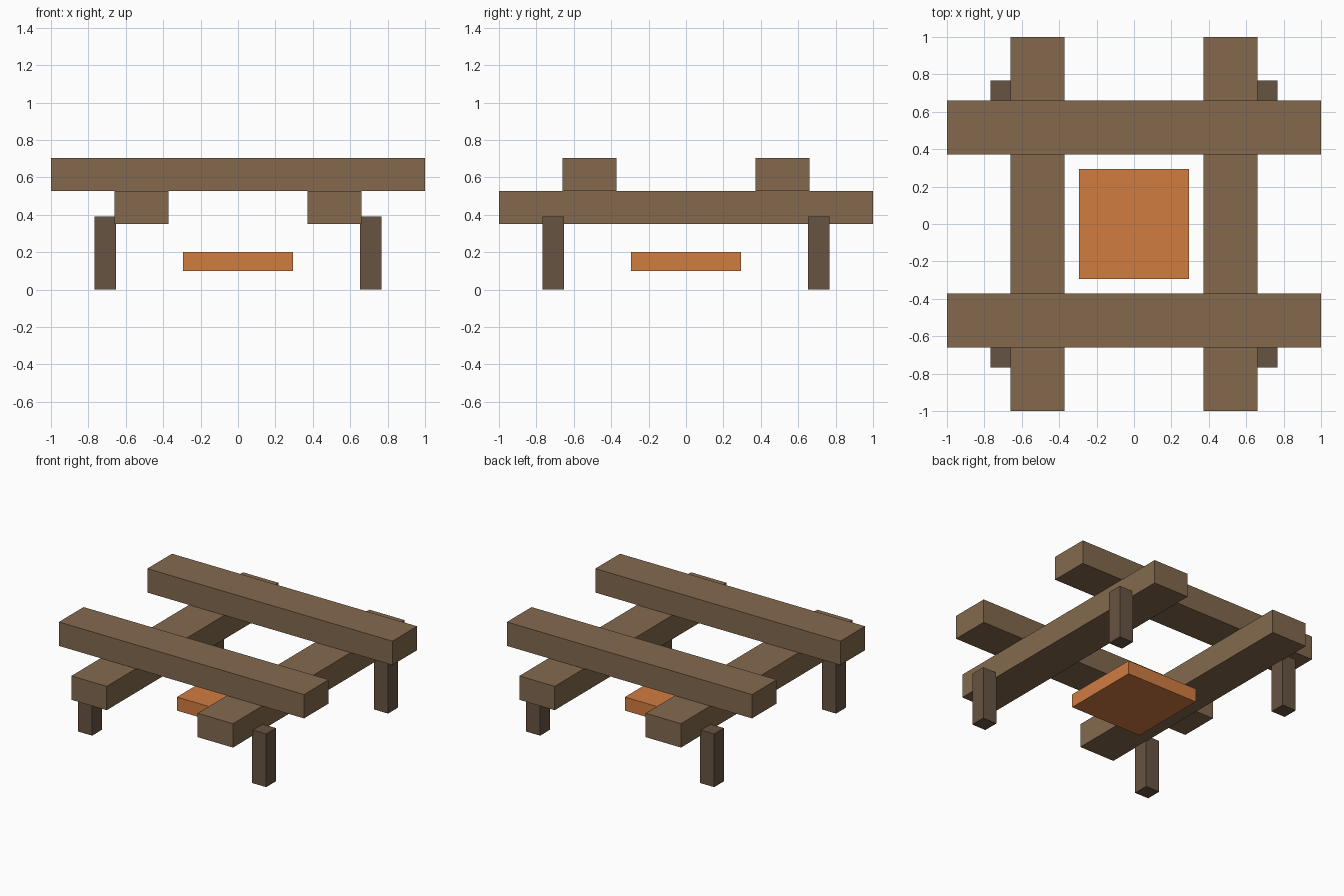
import bpy

if "Cube" in bpy.data.objects:
    bpy.data.objects.remove(bpy.data.objects["Cube"])


def material(name, color):
    mat = bpy.data.materials.new(name)
    mat.diffuse_color = (*color, 1)
    mat.use_nodes = True
    mat.node_tree.nodes["Principled BSDF"].inputs["Base Color"].default_value = mat.diffuse_color
    return mat


def box(name, center, size, mat):
    bpy.ops.mesh.primitive_cube_add(size=1, location=center)
    obj = bpy.context.object
    obj.name = name
    obj.scale = size
    bpy.ops.object.transform_apply(location=False, rotation=False, scale=True)
    obj.data.materials.append(mat)
    return obj


wood = material("wood", (0.227, 0.141, 0.076))
dark_wood = material("dark_wood", (0.136, 0.087, 0.054))
ember = material("orange", (0.638, 0.202, 0.051))

BEAM_W, BEAM_H = 0.288, 0.176
BEAM_OFFSET = 0.515
LOW_Z, HIGH_Z = 0.44, 0.616
LEG_W, LEG_H, LEG_OFFSET = 0.114, 0.392, 0.71

# Two lower beams run front to back, two upper beams cross them
for side, label in ((-1, "left"), (1, "right")):
    box(f"lower_beam_{label}", (side * BEAM_OFFSET, 0, LOW_Z), (BEAM_W, 2, BEAM_H), wood)
for side, label in ((-1, "front"), (1, "back")):
    box(f"upper_beam_{label}", (0, side * BEAM_OFFSET, HIGH_Z), (2, BEAM_W, BEAM_H), wood)

# Square legs at the four outer corners
for sx, lx in ((-1, "left"), (1, "right")):
    for sy, ly in ((-1, "front"), (1, "back")):
        box(f"leg_{ly}_{lx}", (sx * LEG_OFFSET, sy * LEG_OFFSET, LEG_H / 2),
            (LEG_W, LEG_W, LEG_H), dark_wood)

# Orange slab hanging in the middle
box("center_slab", (0, 0, 0.15), (0.586, 0.586, 0.1), ember)
